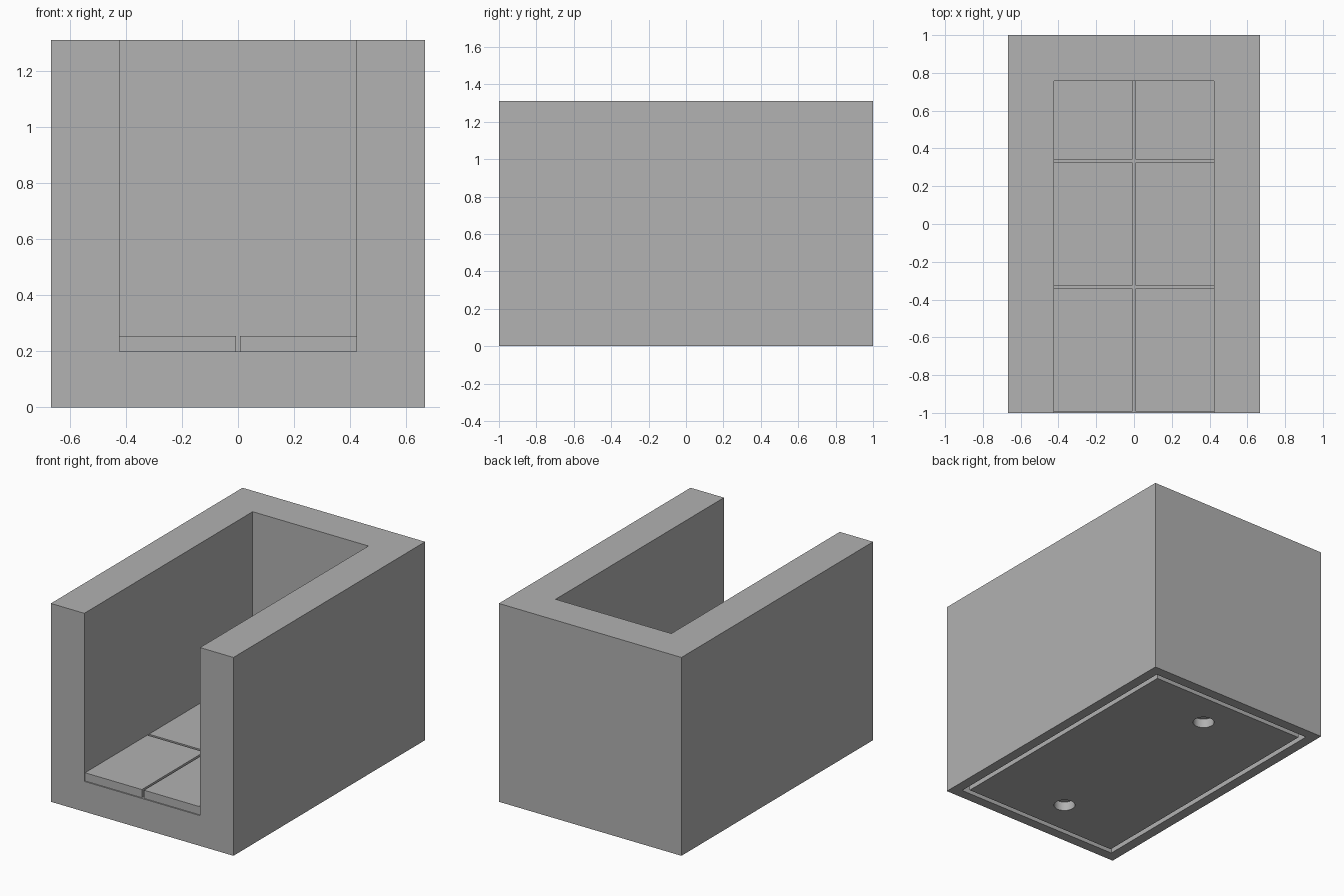
import bpy

if "Cube" in bpy.data.objects:
    bpy.data.objects.remove(bpy.data.objects["Cube"], do_unlink=True)

# Single flat material
GREY = (0.445, 0.445, 0.445, 1)
grey = bpy.data.materials.new("plain_grey")
grey.use_nodes = True
grey.diffuse_color = GREY
grey.node_tree.nodes["Principled BSDF"].inputs["Base Color"].default_value = GREY


def box(name, low, high):
    """Box spanning two opposite corners."""
    centre = [(a + b) / 2 for a, b in zip(low, high)]
    bpy.ops.mesh.primitive_cube_add(size=1, location=centre)
    ob = bpy.context.object
    ob.name = name
    ob.scale = [b - a for a, b in zip(low, high)]
    bpy.ops.object.transform_apply(location=True, rotation=False, scale=True)
    ob.data.materials.append(grey)
    return ob


def cut(target, cutter):
    """Subtract the cutter from the target and discard it."""
    mod = target.modifiers.new("cut", "BOOLEAN")
    mod.operation = "DIFFERENCE"
    mod.solver = "EXACT"
    mod.object = cutter
    cutter.hide_render = True
    bpy.context.view_layer.objects.active = target
    bpy.ops.object.modifier_apply(modifier=mod.name)
    bpy.data.objects.remove(cutter, do_unlink=True)


W, L, H = 0.667, 1.0, 1.31           # half width, half length, height
CAVITY_X, CAVITY_BACK, FLOOR = 0.423, 0.757, 0.2
DEPTH = 0.06                         # depth of the underside recesses

# Block hollowed from the top and open at the front
body = box("body", (-W, -L, 0), (W, L, H))
cut(body, box("cavity_cutter", (-CAVITY_X, -L - 0.2, FLOOR), (CAVITY_X, CAVITY_BACK, H + 0.2)))

# Rectangular groove round the underside
outer, inner = 0.067, 0.1
ring = box("groove_cutter", (outer - W, outer - L, -DEPTH), (W - outer, L - outer, DEPTH))
cut(ring, box("groove_core", (inner - W, inner - L, -0.2), (W - inner, L - inner, 0.2)))
cut(body, ring)

# Two round sockets in the underside
for y in (-0.667, 0.667):
    bpy.ops.mesh.primitive_cylinder_add(vertices=32, radius=0.065, depth=2 * DEPTH, location=(0, y, 0))
    socket = bpy.context.object
    socket.data.materials.append(grey)
    cut(body, socket)

# Paving slabs on the cavity floor, two columns of three
GAP, PITCH, TOP = 0.008, 0.667, 0.254
for row in range(3):
    front = -L + row * PITCH + GAP
    back = min(front + PITCH - 2 * GAP, CAVITY_BACK)
    box(f"floor_slab_left_{row + 1}", (GAP, front, FLOOR), (CAVITY_X, back, TOP))
    box(f"floor_slab_right_{row + 1}", (-CAVITY_X, front, FLOOR), (-GAP, back, TOP))

# Smooth only the socket walls
bpy.ops.object.select_all(action="DESELECT")
body.select_set(True)
bpy.context.view_layer.objects.active = body
bpy.ops.object.shade_smooth_by_angle()
